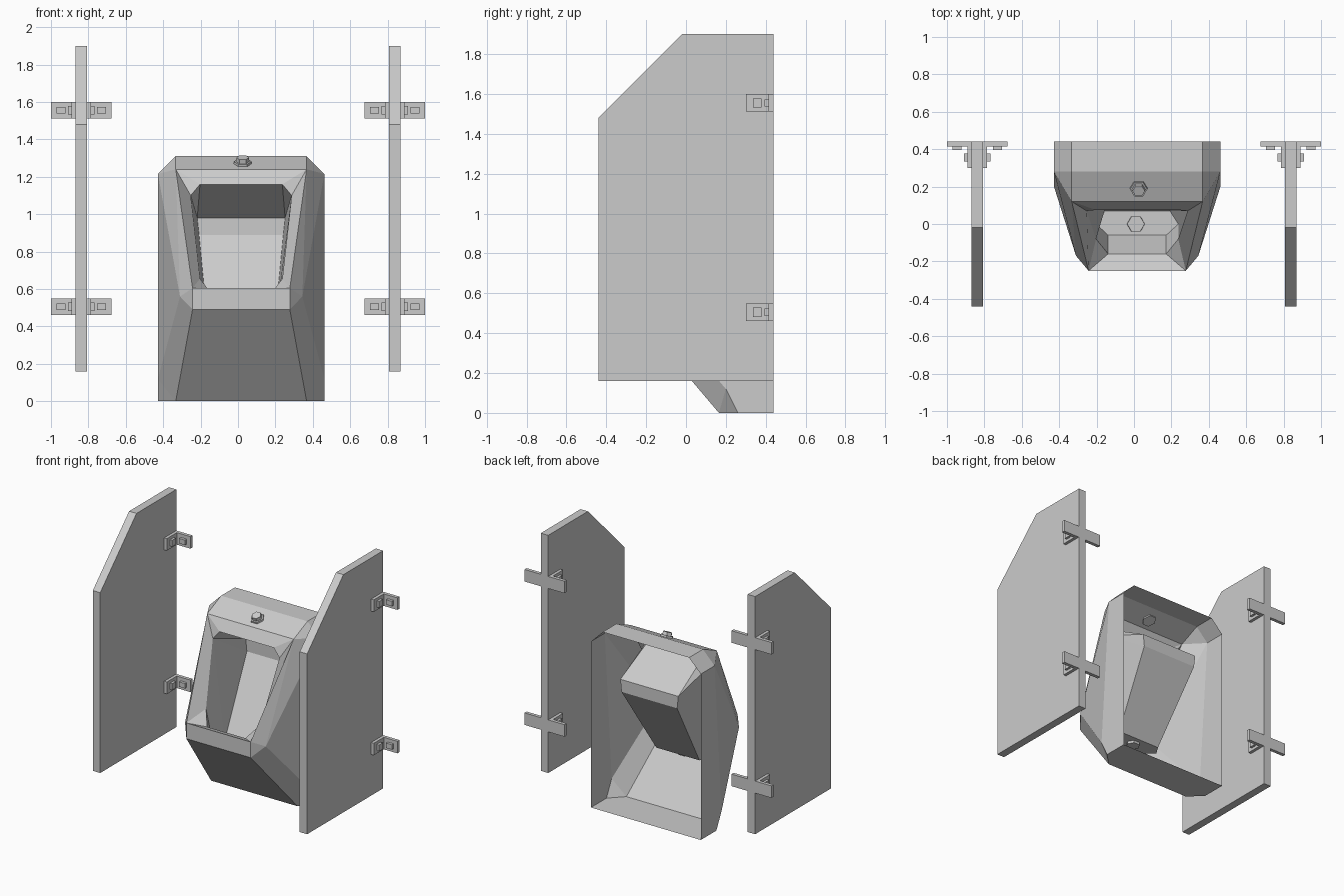
import bpy, bmesh
from mathutils import Vector

if "Cube" in bpy.data.objects:
    bpy.data.objects.remove(bpy.data.objects["Cube"])

CX = 0.017  # the basin sits slightly right of the middle


def make_object(name, bm):
    mesh = bpy.data.meshes.new(name)
    bm.to_mesh(mesh)
    bm.free()
    ob = bpy.data.objects.new(name, mesh)
    bpy.context.collection.objects.link(ob)
    return ob


def add_box(bm, lo, hi):
    lo, hi = Vector(lo), Vector(hi)
    vs = bmesh.ops.create_cube(bm, size=1)["verts"]
    for v in vs:
        v.co = Vector(((lo[i] + hi[i]) / 2 + v.co[i] * abs(hi[i] - lo[i]) for i in range(3)))


def hex_stack(name, base, normal, tiers):
    # stacked hexagonal prisms along a normal: (radius, from, to)
    bm = bmesh.new()
    rot = Vector((0, 0, 1)).rotation_difference(Vector(normal)).to_matrix()
    for r, a, b in tiers:
        vs = bmesh.ops.create_cone(bm, cap_ends=True, segments=6, radius1=r, radius2=r * 0.93, depth=b - a)["verts"]
        for v in vs:
            x, y = v.co.y, -v.co.x
            v.co = Vector(base) + rot @ Vector((x, y, v.co.z + (a + b) / 2))
    return make_object(name, bm)


# Basin: faceted open-backed shell, described by its right half
P = {
    "b0": (.445, .44, 0), "b1": (.445, .26, 0), "b2": (.35, .165, 0),
    "s1": (.445, .20, .12), "B": (.327, -.17, .56),
    "C": (.26, -.25, .49), "A": (.26, -.25, .605),
    "P": (.35, .12, 1.24), "Q": (.35, .28, 1.31), "Qb": (.35, .44, 1.31),
    "W": (.445, .28, 1.215), "Wb": (.445, .44, 1.215),
    # opening edge
    "T1": (.22, .075, 1.16), "T2": (.27, .07, 1.10),
    "S": (.22, -.08, .655), "L": (.155, -.16, .57),
    # bowl interior
    "U": (.235, .40, .98), "V": (.225, .40, .89),
    "F1": (.175, .07, .37), "F2": (.22, 0, .37), "F3": (.155, -.06, .37),
}
side_faces = [
    "b2 b1 s1", "b2 s1 B C", "b0 b1 s1 W Wb", "s1 B W", "B P W", "W P Q", "W Q Qb Wb",
    "B C A", "A P B", "P T1 T2", "P A S T2", "A L S",
    "T1 T2 U", "T2 U V", "T2 V F1", "T2 F1 F2 S", "S L F3 F2",
]
# strips that bridge straight across the middle
bridges = ["b2 C", "C A", "P Q", "Q Qb", "P T1", "A L", "T1 U", "U V", "V F1", "L F3"]
bm = bmesh.new()
R = {k: bm.verts.new((CX + x, y, z)) for k, (x, y, z) in P.items()}
M = {k: bm.verts.new((CX - x, y, z)) for k, (x, y, z) in P.items()}
for f in side_faces:
    bm.faces.new([R[k] for k in f.split()])
    bm.faces.new([M[k] for k in reversed(f.split())])
for f in bridges:
    a, b = f.split()
    bm.faces.new([R[a], R[b], M[b], M[a]])
for ring in ("b0 b1 b2", "F1 F2 F3"):
    ks = ring.split()
    bm.faces.new([R[k] for k in ks] + [M[k] for k in reversed(ks)])
bmesh.ops.recalc_face_normals(bm, faces=bm.faces)
bm.normal_update()
lip = next(f for f in bm.faces if {R["C"], R["A"], M["A"]} <= set(f.verts))
if lip.normal.y > 0:
    bmesh.ops.reverse_faces(bm, faces=bm.faces)
make_object("urinal_basin", bm)

# Flush button and drain
hex_stack("flush_button", (.025, .19, 1.271), (0, -.4, .916),
          [(.05, -.012, .012), (.036, .012, .035)])
hex_stack("drain", (.01, 0, .37), (0, 0, 1), [(.05, -.02, .012)])

# Divider panels with a clipped front top corner, and their L brackets
profile = [(-.44, .16), (.44, .16), (.44, 1.90), (-.02, 1.90), (-.44, 1.48)]
for side, sx in (("left", -.838), ("right", .838)):
    bm = bmesh.new()
    face = bm.faces.new([bm.verts.new((sx - .03, y, z)) for y, z in profile])
    ext = bmesh.ops.extrude_face_region(bm, geom=[face])["geom"]
    bmesh.ops.translate(bm, vec=(.06, 0, 0), verts=[g for g in ext if isinstance(g, bmesh.types.BMVert)])
    bmesh.ops.recalc_face_normals(bm, faces=bm.faces)
    make_object(side + "_divider", bm)
    for level, z in (("lower", .505), ("upper", 1.555)):
        bm = bmesh.new()
        for d in (-1, 1):
            h = .044
            add_box(bm, (sx + d * .03, .415, z - h), (sx + d * .162, .44, z + h))    # wall flange
            add_box(bm, (sx + d * .03, .30, z - h), (sx + d * .052, .415, z + h))    # panel flange
            add_box(bm, (sx + d * .085, .395, z - .018), (sx + d * .132, .415, z + .018))
            add_box(bm, (sx + d * .052, .335, z - .023), (sx + d * .07, .378, z + .023))
        make_object(f"{side}_{level}_bracket", bm)
